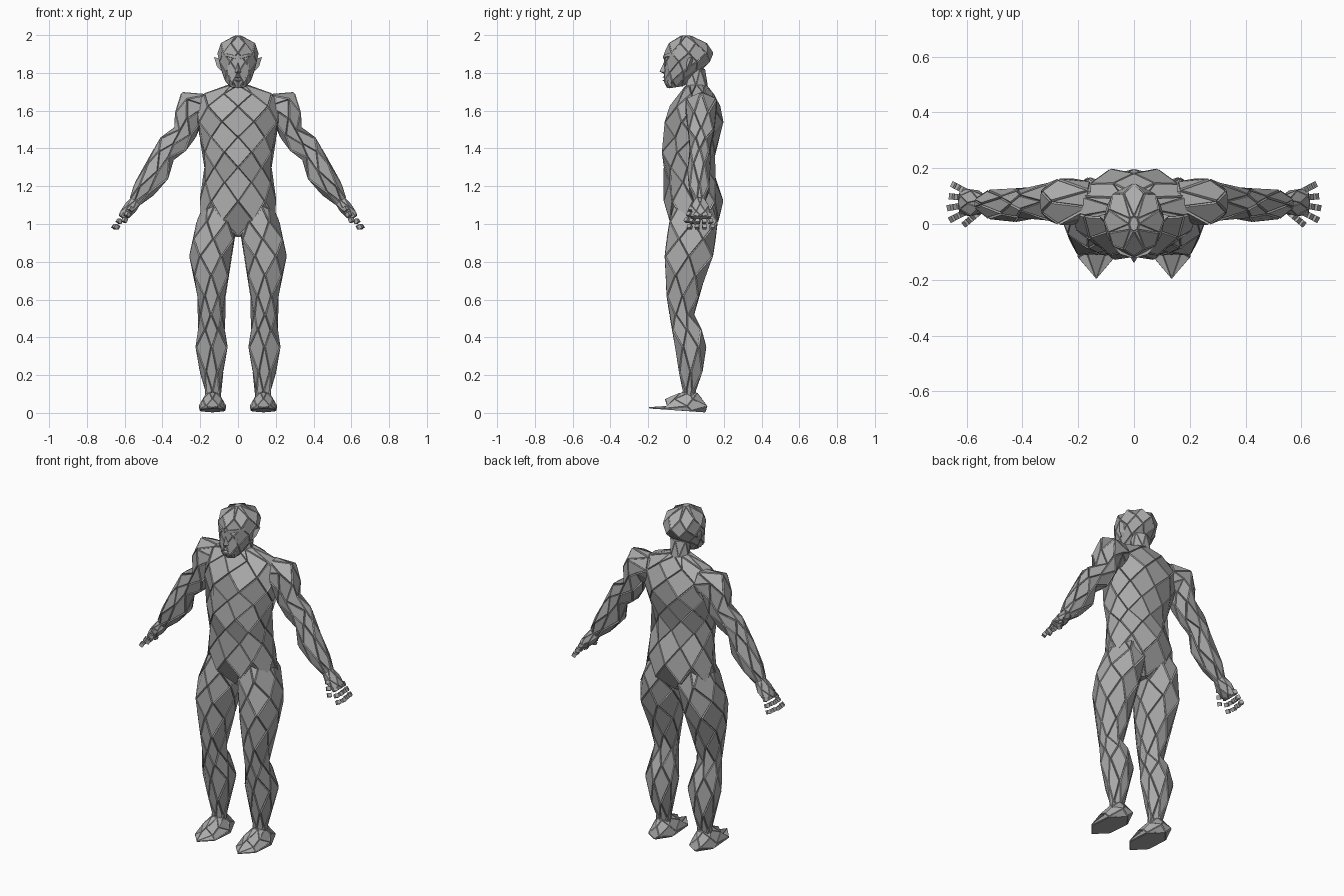
import bpy, bmesh, math
from mathutils import Vector

grey = bpy.data.materials.new("plate grey")
grey.diffuse_color = (0.42, 0.42, 0.42, 1)


def finish(name, bm, mirror):
    me = bpy.data.meshes.new(name)
    bm.to_mesh(me)
    bm.free()
    me.materials.append(grey)
    ob = bpy.data.objects.new(name, me)
    bpy.context.collection.objects.link(ob)
    if mirror:
        ob.modifiers.new("mirror", 'MIRROR')
    return ob


def plated(name, rings, n, mirror=False, gap=0.003, lift=0.008):
    """Staggered rings (x, y front, y back, z, radius, turn, tilt) joined into raised diamond plates."""
    bm = bmesh.new()
    vs = []
    for i, r in enumerate(rings):
        x, yf, yb, z, rad, turn, tilt = (list(r) + [0, 0])[:7]
        t = math.radians(turn)
        cy, ry = (yf + yb) / 2, (yb - yf) / 2 - lift * 0.6
        rad = max(rad - lift * 0.6, 0.004)
        angles = [math.tau * (k + 0.5 * (i % 2)) / n - math.pi / 2 for k in range(n)]
        mx = max(abs(math.cos(a)) for a in angles)
        my = max(abs(math.sin(a)) for a in angles)
        row = []
        for a in angles:
            u, v = rad * math.cos(a) / mx, ry * math.sin(a) / my
            row.append(bm.verts.new((x + u * math.cos(t), cy + v, z + u * math.sin(t) + tilt * v)))
        vs.append(row)
    m = len(rings)
    for i in range(m - 2):
        for k in range(n):
            a, b = ((k - 1) % n, k) if i % 2 == 0 else (k, (k + 1) % n)
            bm.faces.new((vs[i][k], vs[i + 1][b], vs[i + 2][k], vs[i + 1][a]))
    # half plates and caps at both ends
    for e, inner in ((0, 1), (m - 1, m - 2)):
        for k in range(n):
            j = k if e % 2 == 0 else (k + 1) % n
            bm.faces.new((vs[e][k], vs[e][(k + 1) % n], vs[inner][j]))
        bm.faces.new(vs[e])
    bmesh.ops.recalc_face_normals(bm, faces=bm.faces)
    bmesh.ops.inset_individual(bm, faces=bm.faces[:], thickness=gap, depth=lift)
    return finish(name, bm, mirror)


def hull(name, points, mirror=False):
    bm = bmesh.new()
    for p in points:
        bm.verts.new(p)
    bmesh.ops.convex_hull(bm, input=bm.verts[:])
    bmesh.ops.recalc_face_normals(bm, faces=bm.faces)
    return finish(name, bm, mirror)


# trunk from crotch to collar
plated("torso", [
    (0, -.02, .10, .94, .06), (0, -.085, .17, 1.02, .195),
    (0, -.115, .195, 1.12, .20), (0, -.085, .155, 1.22, .172),
    (0, -.115, .135, 1.30, .175), (0, -.125, .15, 1.38, .175),
    (0, -.095, .175, 1.46, .20), (0, -.11, .195, 1.54, .205),
    (0, -.085, .18, 1.62, .225), (0, -.02, .145, 1.685, .18),
    (0, .0, .11, 1.73, .055)], 8)

plated("neck", [(0, .0, .125, 1.66, .085), (0, .0, .105, 1.735, .052),
                (0, .0, .10, 1.82, .05)], 6, lift=0.003)

# legs, topped by a narrow ring hidden in the hips
plated("leg", [
    (.10, -.05, .12, 1.14, .06), (.112, -.085, .165, 1.01, .105),
    (.13, -.10, .155, .92, .105), (.145, -.11, .14, .83, .11),
    (.142, -.105, .10, .73, .088), (.14, -.10, .065, .62, .072),
    (.143, -.085, .04, .52, .055), (.14, -.07, .08, .44, .068),
    (.14, -.055, .105, .35, .082), (.14, -.035, .085, .22, .06),
    (.135, -.015, .05, .12, .036), (.135, -.025, .055, .06, .038)], 6, True)

# pointed foot, sole rising to the toe
plated("foot", [
    (.135, -.198, .105, .016, .066, 0, -.07), (.135, -.10, .112, .035, .072),
    (.135, -.11, .085, .072, .05), (.135, -.03, .06, .105, .032)],
    6, True, lift=.003)

# arms, rings turned to follow the limb
plated("arm", [
    (.16, .03, .15, 1.62, .065, 85), (.243, .0, .16, 1.625, .088, 52),
    (.268, .005, .155, 1.56, .07, 28), (.28, .015, .145, 1.485, .06, 25),
    (.343, .025, .13, 1.423, .073, 26), (.392, .025, .12, 1.37, .058, 30),
    (.425, .01, .125, 1.28, .066, 38), (.495, .02, .12, 1.185, .058, 28),
    (.545, .045, .10, 1.12, .03, 38)], 6, True)

plated("hand", [
    (.535, .045, .10, 1.13, .028, 38), (.57, .03, .12, 1.085, .034, 40),
    (.60, .03, .125, 1.05, .028, 40), (.615, .035, .12, 1.035, .02, 40)],
    6, True, gap=.002, lift=.003)

# fingers as strings of small angular beads
fingers = [((.61, .04 + .027 * j, 1.045), (.655 - .007 * abs(j - 1), .02 + .039 * j, .985))
           for j in range(4)]
fingers.append(((.57, .03, 1.08), (.60, .005, 1.02)))
bm = bmesh.new()
for a, b in fingers:
    a, b = Vector(a), Vector(b)
    turn = (b - a).to_track_quat('Z', 'Y').to_matrix().to_4x4()
    for s in range(3):
        beads = bmesh.ops.create_cube(bm, size=.022)["verts"]
        bmesh.ops.transform(bm, matrix=turn, verts=beads)
        bmesh.ops.translate(bm, verts=beads, vec=a.lerp(b, s / 2))
finish("fingers", bm, True)

# head
plated("head", [
    (0, -.095, -.01, 1.728, .04, 0, .15), (0, -.115, .03, 1.765, .068, 0, .2),
    (0, -.115, .085, 1.81, .086, 0, .1), (0, -.105, .125, 1.86, .098),
    (0, -.115, .145, 1.905, .108), (0, -.09, .11, 1.955, .09),
    (0, -.03, .03, 1.993, .02)], 8, lift=.004)

# face pieces
hull("nose", [(0, -.11, 1.87), (.022, -.105, 1.80), (-.022, -.105, 1.80),
              (0, -.14, 1.808), (0, -.10, 1.785)])
hull("brow", [(.004, -.12, 1.872), (.004, -.122, 1.89), (.05, -.108, 1.885),
              (.05, -.108, 1.90), (.09, -.06, 1.89), (.09, -.06, 1.91),
              (.03, -.07, 1.885)], True)
hull("cheek", [(.025, -.11, 1.835), (.06, -.095, 1.85), (.082, -.055, 1.84),
               (.055, -.09, 1.80), (.03, -.06, 1.82)], True)
hull("jaw", [(.0, -.115, 1.75), (.045, -.10, 1.755), (.07, -.04, 1.785),
             (.04, -.085, 1.725), (.0, -.10, 1.72), (.0, -.04, 1.75)], True)
for lip, z in (("upper_lip", 1.778), ("lower_lip", 1.760)):
    hull(lip, [(0, -.126, z), (.036, -.105, z), (-.036, -.105, z),
               (0, -.11, z + .007), (0, -.11, z - .007), (0, -.08, z)])
hull("ear", [(.08, .0, 1.80), (.085, -.005, 1.87), (.127, .03, 1.885),
             (.112, .01, 1.835), (.09, .04, 1.87), (.08, .03, 1.82)], True)
